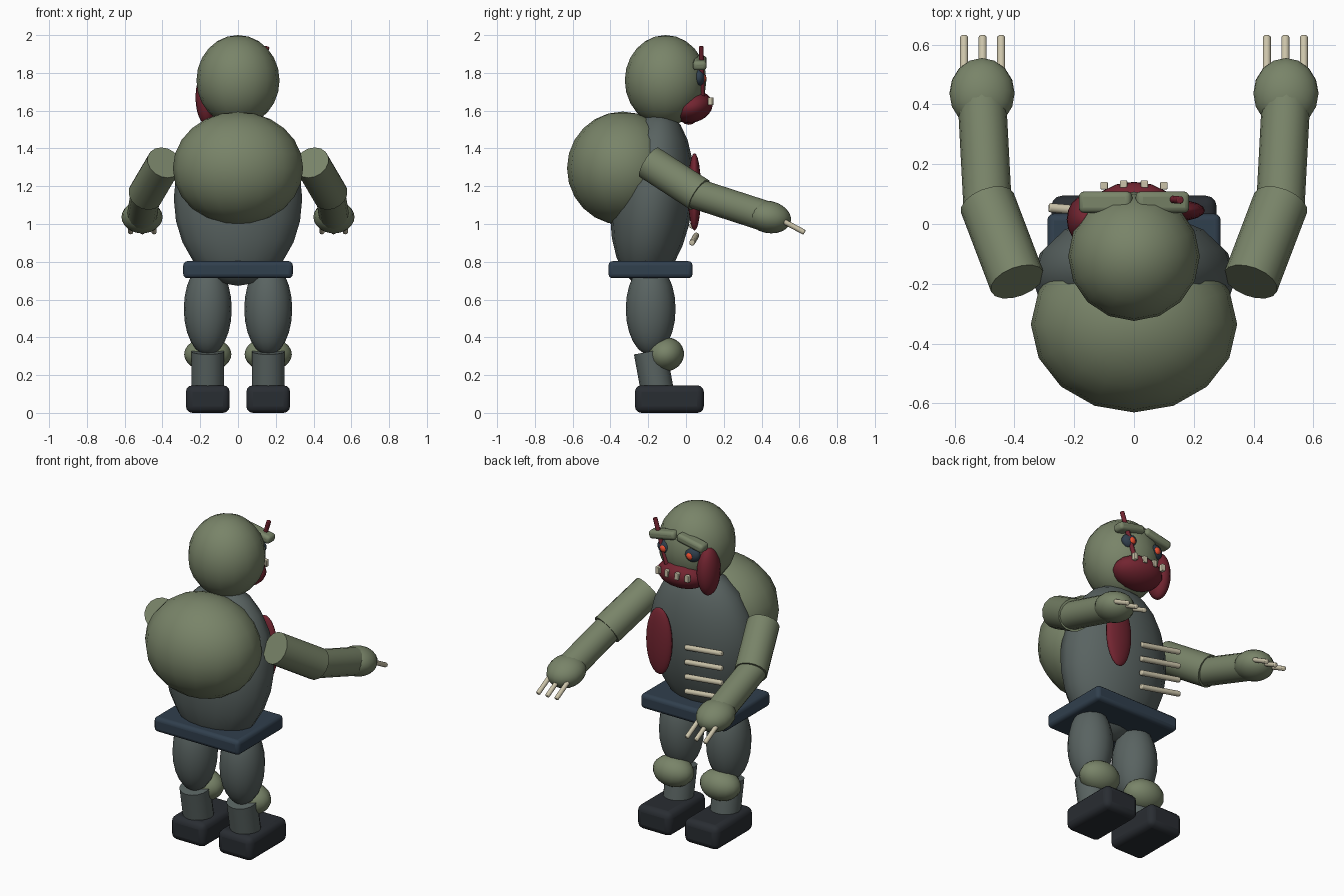
import bpy, math
from mathutils import Vector

if "Cube" in bpy.data.objects:
    bpy.data.objects.remove(bpy.data.objects["Cube"])


def mat(name, r, g, b):
    m = bpy.data.materials.new(name)
    m.diffuse_color = (r, g, b, 1)
    m.use_nodes = True
    m.node_tree.nodes["Principled BSDF"].inputs["Base Color"].default_value = m.diffuse_color
    return m


SKIN = mat("green_skin", .19, .23, .14)
CLOTH = mat("grey_cloth", .10, .125, .12)
BELT = mat("navy", .03, .05, .075)
BOOT = mat("dark_leather", .022, .026, .032)
FLESH = mat("red_flesh", .17, .018, .03)
BONE = mat("bone", .60, .55, .40)
GLOW = mat("eye_red", .85, .08, .03)


def finish(name, material):
    ob = bpy.context.object
    ob.name = name
    ob.data.materials.append(material)
    return ob


def ball(name, loc, radii, material, rot=(0, 0, 0), seg=16, rings=12):
    bpy.ops.mesh.primitive_uv_sphere_add(segments=seg, ring_count=rings, radius=1,
                                         location=loc, rotation=rot)
    ob = finish(name, material)
    ob.scale = radii
    bpy.ops.object.shade_smooth()
    return ob


def rod(name, a, b, r, material, seg=16, bevel=0):
    a, b = Vector(a), Vector(b)
    d = b - a
    bpy.ops.mesh.primitive_cylinder_add(vertices=seg, radius=r, depth=d.length,
                                        location=(a + b) / 2)
    ob = finish(name, material)
    ob.rotation_euler = d.to_track_quat('Z', 'Y').to_euler()
    bpy.ops.object.shade_smooth_by_angle(angle=math.radians(40))
    if bevel:
        m = ob.modifiers.new("round", 'BEVEL')
        m.width, m.segments, m.limit_method = bevel, 2, 'ANGLE'
        m.angle_limit = math.radians(60)
    return ob


def block(name, loc, size, material, bevel, rot=(0, 0, 0)):
    bpy.ops.mesh.primitive_cube_add(size=1, location=loc, rotation=rot)
    ob = finish(name, material)
    ob.scale = size
    bpy.ops.object.transform_apply(location=False, rotation=False, scale=True)
    m = ob.modifiers.new("round", 'BEVEL')
    m.width, m.segments = bevel, 3
    bpy.ops.object.shade_smooth_by_angle(angle=math.radians(40))
    return ob


# body
ball("torso", (0, -.18, 1.135), (.34, .217, .465), CLOTH, (-.11, 0, 0))
ball("back_hump", (0, -.335, 1.295), (.345, .295, .30), SKIN)
ball("head", (0, -.108, 1.76), (.22, .216, .24), SKIN)
block("belt", (0, -.188, .758), (.58, .445, .09), BELT, .022)

# chest wound and exposed ribs
ball("chest_wound", (.15, .045, 1.17), (.087, .035, .205), FLESH)
for i in range(4):
    z = .9 + .09 * i
    rod("rib", (-.02, .032, z), (-.285, .055, z + .04), .016, BONE, 10, .006)

# face
ball("jaw", (0, .03, 1.62), (.155, .113, .083), FLESH, (.25, 0, 0))
ball("torn_cheek", (-.165, .015, 1.67), (.06, .08, .145), FLESH)
for x in (-.1, -.035, .035, .1):
    block("tooth", (x, .128 if abs(x) > .05 else .133, 1.65), (.025, .025, .042), BONE, .004)
rod("scar", (.155, .08, 1.94), (.06, .088, 1.65), .013, FLESH, 10, .004)

for s in (-1, 1):
    # eyes and brows
    ball("eye_socket", (s * .09, .068, 1.775), (.052, .033, .045), BELT)
    ball("eye", (s * .09, .09, 1.772), (.023, .018, .023), GLOW, seg=12, rings=8)
    block("brow", (s * .095, .073, 1.853), (.18, .072, .05), SKIN, .018, (0, s * .2, 0))

    # arm
    elbow = Vector((s * .49, .07, 1.155))
    wrist = Vector((s * .508, .41, 1.045))
    rod("upper_arm", (s * .39, -.193, 1.325), elbow, .094, SKIN)
    rod("forearm", elbow - (wrist - elbow) * .1, wrist, .081, SKIN)
    ball("hand", (s * .508, .437, 1.037), (.109, .12, .085), SKIN, (-.2, 0, 0))
    for k in (-1, 0, 1):
        x = s * .506 + k * .062
        rod("claw", (x, .45, 1.05), (x, .628, .955), .014, BONE, 10, .006)

    # leg
    ball("thigh", (s * .16, -.187, .55), (.127, .132, .245), CLOTH)
    rod("shin", (s * .16, -.19, .325), (s * .16, -.145, .08), .087, CLOTH)
    ball("knee_pad", (s * .16, -.107, .31), (.125, .097, .09), SKIN, (.2, 0, 0))
    block("boot", (s * .16, -.088, .073), (.232, .365, .146), BOOT, .035)
